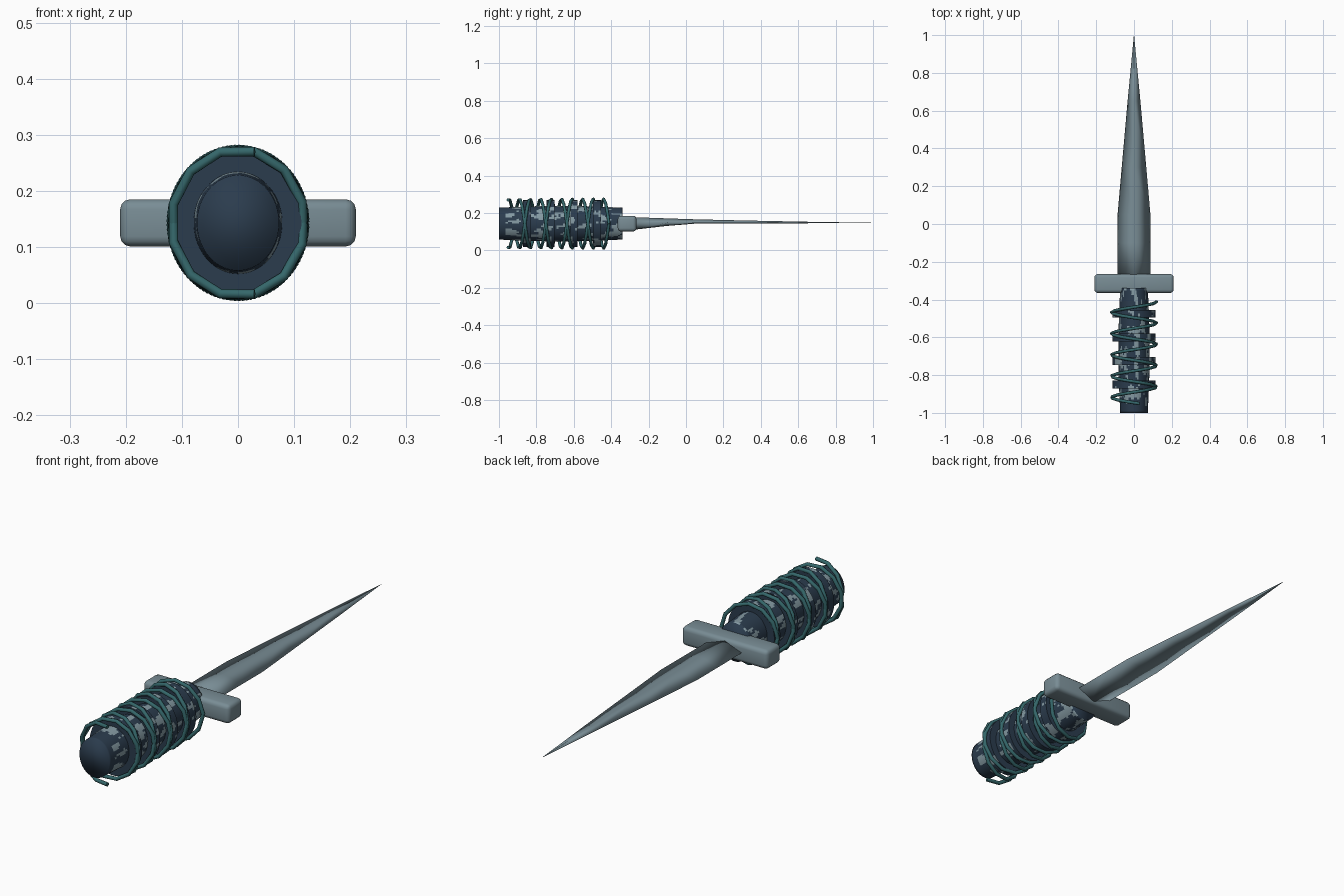
import bpy, bmesh, math
from mathutils import Vector, noise

if "Cube" in bpy.data.objects:
    bpy.data.objects.remove(bpy.data.objects["Cube"])

ZC = 0.143


def material(name, rgb):
    m = bpy.data.materials.new(name)
    m.diffuse_color = (*rgb, 1)
    m.use_nodes = True
    m.node_tree.nodes["Principled BSDF"].inputs["Base Color"].default_value = m.diffuse_color
    return m


STEEL = material("blue grey steel", (0.19, 0.265, 0.30))
NAVY = material("dark navy grip", (0.024, 0.045, 0.075))
WORN = material("worn grey", (0.23, 0.32, 0.36))
TEAL = material("teal wire", (0.035, 0.135, 0.145))


def finish(name, bm, mats, angle=35):
    bmesh.ops.recalc_face_normals(bm, faces=bm.faces)
    me = bpy.data.meshes.new(name)
    bm.to_mesh(me)
    bm.free()
    ob = bpy.data.objects.new(name, me)
    bpy.context.collection.objects.link(ob)
    for m in mats:
        me.materials.append(m)
    bpy.context.view_layer.objects.active = ob
    ob.select_set(True)
    if angle >= 180:
        bpy.ops.object.shade_smooth()
    else:
        bpy.ops.object.shade_smooth_by_angle(angle=math.radians(angle))
    ob.select_set(False)
    return ob


def loft(bm, loops):
    """Skin closed loops of points and cap both ends; returns the side faces."""
    rows = [[bm.verts.new(p) for p in lp] for lp in loops]
    n = len(rows[0])
    sides = []
    for a, b in zip(rows, rows[1:]):
        sides += [bm.faces.new((a[i], a[(i + 1) % n], b[(i + 1) % n], b[i])) for i in range(n)]
    bm.faces.new(rows[0])
    bm.faces.new(rows[-1][::-1])
    return sides


def oval(y, rx, rz, n):
    return [(rx * math.cos(2 * math.pi * i / n), y, ZC + rz * math.sin(2 * math.pi * i / n))
            for i in range(n)]


def wear(faces, level):
    """Jagged worn patches, stretched along the grip; the butt stays clean."""
    for f in faces:
        c = f.calc_center_median()
        a = math.atan2(c.z - ZC, c.x)
        p = Vector((3.2 * math.cos(a), 15 * c.y, 3.2 * math.sin(a)))
        jag = 0.25 * noise.noise(p * 4)
        f.material_index = int(noise.noise(p) + jag > level and c.y > -0.965)


# Grip: slightly barrelled oval rod with worn patches
bm = bmesh.new()
loops = []
for k in range(57):
    t = k / 56
    bulge = 0.010 * math.sin(math.pi * t)
    loops.append(oval(-1 + 0.66 * t, 0.073 + bulge, 0.085 + bulge, 64))
wear(loft(bm, loops), 0.17)
finish("grip", bm, [NAVY, WORN], 180)

# Raised grip rings
for k in range(4):
    y = -0.475 - 0.125 * k
    bm = bmesh.new()
    wear(loft(bm, [oval(y + s * 0.007, 0.113, 0.125, 64) for s in range(-3, 4)]), 0.2)
    finish("grip_ring", bm, [NAVY, WORN])

# Two opposed wire coils, mirrored top to bottom
TURNS, STEPS, WIRE = 4.79, 58, 0.0085
for name, sign in (("upper_coil", 1), ("lower_coil", -1)):
    pts = []
    for i in range(STEPS + 1):
        u = TURNS * i / STEPS
        a = 2 * math.pi * u
        pts.append(Vector((0.119 * math.cos(a), -0.412 - 0.1125 * u,
                           ZC + sign * 0.131 * math.sin(a))))
    bm = bmesh.new()
    loops = []
    for i, p in enumerate(pts):
        d = (pts[min(i + 1, STEPS)] - pts[max(i - 1, 0)]).normalized()
        out = Vector((p.x, 0, p.z - ZC)).normalized()
        out = (out - d * out.dot(d)).normalized()
        side = d.cross(out)
        loops.append([p + WIRE * (out * math.cos(j * math.pi / 4) + side * math.sin(j * math.pi / 4))
                      for j in range(8)])
    loft(bm, loops)
    finish(name, bm, [TEAL], 50)

# Guard: rounded crossbar
bm = bmesh.new()
bmesh.ops.create_cube(bm, size=1)
for v in bm.verts:
    v.co = (v.co.x * 0.42, -0.315 + v.co.y * 0.1, ZC + v.co.z * 0.084)
bmesh.ops.bevel(bm, geom=bm.edges[:], offset=0.018, segments=3, profile=0.5, affect='EDGES')
finish("guard", bm, [STEEL], 40)

# Blade: diamond section tapering to a point, softly shaded all round
# each station: y, half width, ridge height, belly height
STATIONS = [(-0.30, 0.086, 0.178, 0.108), (-0.10, 0.087, 0.171, 0.131), (0.05, 0.087, 0.166, 0.143),
            (0.30, 0.065, 0.160, 0.144), (0.65, 0.034, 0.153, 0.145), (1.0, 0.0005, 0.1475, 0.1465)]
EDGE = 0.147
bm = bmesh.new()
loft(bm, [[(w, y, EDGE), (0, y, top), (-w, y, EDGE), (0, y, bot)] for y, w, top, bot in STATIONS])
finish("blade", bm, [STEEL], 180)
